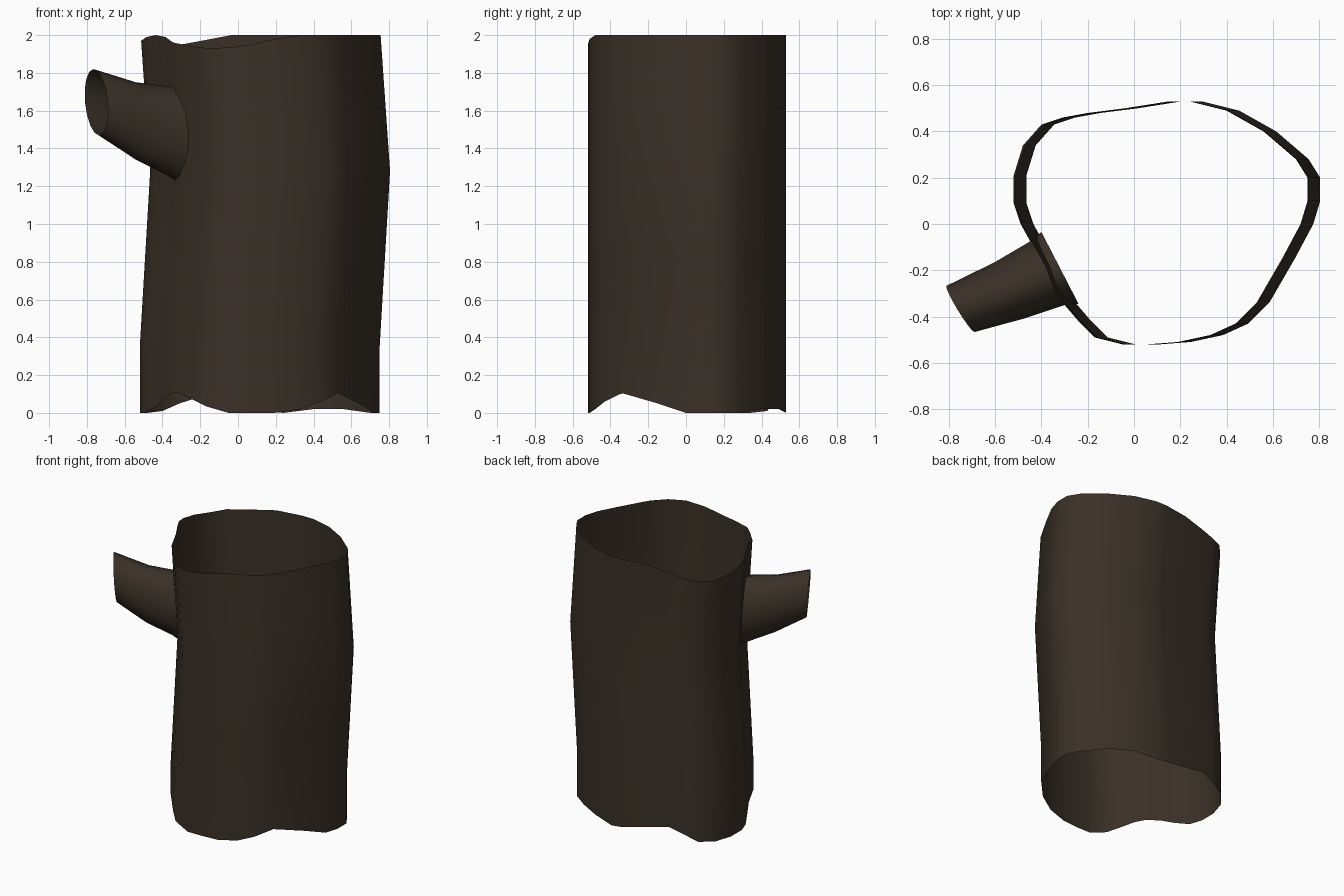
import bpy, bmesh, math
from mathutils import Vector

bark = bpy.data.materials.new("dark bark brown")
bark.diffuse_color = (0.042, 0.030, 0.020, 1)


def loft(name, rings):
    """Open tube through closed rings of equal point count."""
    bm = bmesh.new()
    loops = [[bm.verts.new(p) for p in ring] for ring in rings]
    n = len(rings[0])
    for a, b in zip(loops, loops[1:]):
        for i in range(n):
            j = (i + 1) % n
            bm.faces.new((a[i], a[j], b[j], b[i]))
    me = bpy.data.meshes.new(name)
    bm.to_mesh(me)
    bm.free()
    for f in me.polygons:
        f.use_smooth = True
    me.materials.append(bark)
    ob = bpy.data.objects.new(name, me)
    bpy.context.collection.objects.link(ob)
    return ob


# Trunk outline, counter-clockwise: x, y, bottom edge height, top edge height
outline = [
    (-0.52, 0.21, 0.00, 1.95), (-0.52, 0.09, 0.00, 1.97), (-0.49, 0.00, 0.00, 1.99),
    (-0.44, -0.09, 0.03, 2.00), (-0.39, -0.18, 0.07, 1.99), (-0.35, -0.29, 0.11, 1.96),
    (-0.30, -0.35, 0.10, 1.95), (-0.24, -0.42, 0.07, 1.94), (-0.17, -0.49, 0.035, 1.93),
    (-0.05, -0.52, 0.00, 1.935), (0.06, -0.52, 0.00, 1.95), (0.19, -0.51, 0.00, 1.98),
    (0.33, -0.48, 0.02, 2.00), (0.44, -0.43, 0.06, 2.00), (0.53, -0.34, 0.105, 2.00),
    (0.64, -0.15, 0.05, 2.00), (0.72, 0.00, 0.00, 2.00), (0.75, 0.10, 0.00, 2.00),
    (0.75, 0.20, 0.00, 2.00), (0.70, 0.28, 0.00, 2.00), (0.56, 0.40, 0.02, 2.00),
    (0.40, 0.49, 0.02, 2.00), (0.24, 0.53, 0.00, 2.00), (0.15, 0.53, 0.01, 2.00),
    (-0.04, 0.50, 0.05, 2.00), (-0.20, 0.48, 0.085, 1.97), (-0.31, 0.46, 0.05, 1.95),
    (-0.40, 0.43, 0.01, 1.94), (-0.48, 0.34, 0.00, 1.93),
]


def lean(z):
    """Sideways bend of the trunk, greatest at z = 1.28."""
    if z < 0.35:
        return 0.0
    if z < 1.28:
        return 0.055 * (z - 0.35) / 0.93
    return 0.055 - 0.05 * (z - 1.28) / 0.72


trunk = [[(x, y, b) for x, y, b, t in outline]]
for z in (0.35, 0.8, 1.28, 1.65):
    trunk.append([(x + lean(z), y, z) for x, y, b, t in outline])
trunk.append([(x + lean(t), y, t) for x, y, b, t in outline])
loft("hollow_trunk", trunk)

# Hollow branch stub: centre, sideways half-width, upright half-height per ring
stations = [
    ((-0.32, -0.19, 1.48), (0.08, -0.155, 0), (0.0, 0, 0.255)),
    ((-0.37, -0.21, 1.495), (0.07, -0.14, 0), (0.015, 0, 0.232)),
    ((-0.54, -0.287, 1.545), (0.06, -0.123, 0), (0.0, 0, 0.205)),
    ((-0.75, -0.367, 1.645), (0.06, -0.10, 0), (-0.015, 0, 0.175)),
]
sides = 16
branch = []
for c, u, v in stations:
    c, u, v = Vector(c), Vector(u), Vector(v)
    branch.append([c + u * math.cos(a) + v * math.sin(a)
                   for a in (2 * math.pi * i / sides for i in range(sides))])
loft("branch_stub", branch)
